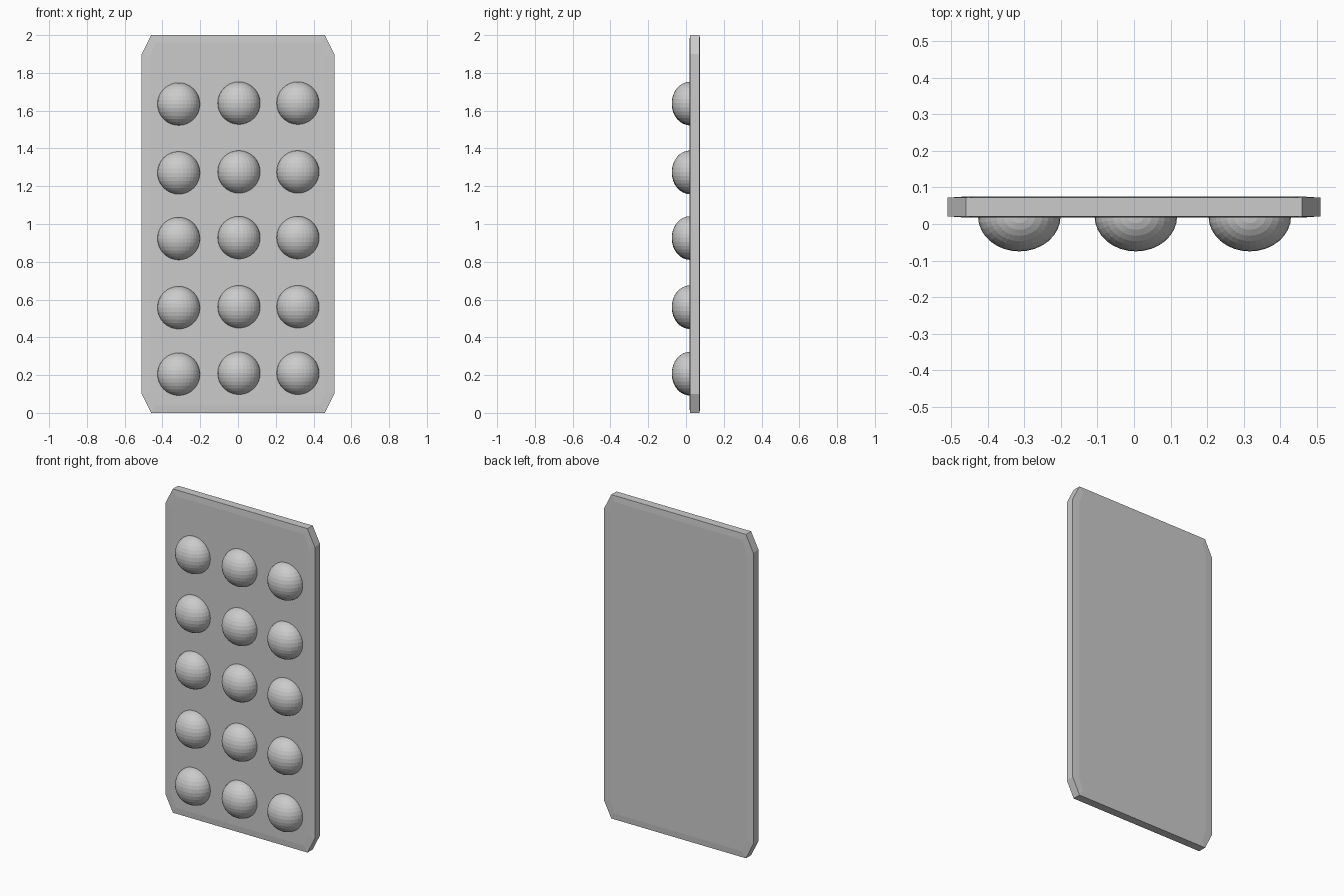
import bpy
import bmesh
from mathutils import Matrix

cube = bpy.data.objects.get("Cube")
if cube:
    bpy.data.objects.remove(cube, do_unlink=True)

GREY = (0.6, 0.6, 0.6, 1)
mat = bpy.data.materials.new("plain grey")
mat.use_nodes = True
mat.diffuse_color = GREY
mat.node_tree.nodes["Principled BSDF"].inputs["Base Color"].default_value = GREY


def make_object(name, bm):
    bmesh.ops.recalc_face_normals(bm, faces=bm.faces[:])
    mesh = bpy.data.meshes.new(name)
    bm.to_mesh(mesh)
    bm.free()
    mesh.materials.append(mat)
    obj = bpy.data.objects.new(name, mesh)
    bpy.context.collection.objects.link(obj)
    return obj


# Backing plate: clipped-corner outline, extruded, with slightly crowned faces
HALF_W, CUT_X, CUT_Z = 0.51, 0.05, 0.1
FRONT, BACK, CROWN = 0.021, 0.072, 0.003
quarter = [(HALF_W, 1 - CUT_Z), (HALF_W - CUT_X, 1)]
half = quarter + [(-x, z) for x, z in reversed(quarter)]
outline = half + [(-x, -z) for x, z in half]

bm = bmesh.new()
face = bm.faces.new([bm.verts.new((x, FRONT, z + 1)) for x, z in outline])
extruded = bmesh.ops.extrude_face_region(bm, geom=[face], use_keep_orig=True)
moved = [v for v in extruded["geom"] if isinstance(v, bmesh.types.BMVert)]
bmesh.ops.translate(bm, verts=moved, vec=(0, BACK - FRONT, 0))
bmesh.ops.recalc_face_normals(bm, faces=bm.faces[:])
broad = [f for f in bm.faces if abs(f.normal.y) > 0.9]
bmesh.ops.inset_individual(bm, faces=broad, thickness=0.045, depth=CROWN)
make_object("backing_plate", bm)

# Domes: squashed half spheres standing on the front of the plate
RADIUS, DEPTH, SEAT = 0.113, 0.096, 0.021
columns = {"right": (-0.314, -0.005), "middle": (0.005, 0), "left": (0.317, 0)}
rows = [0.21, 0.562, 0.928, 1.276, 1.64]

bm = bmesh.new()
bmesh.ops.create_uvsphere(bm, u_segments=32, v_segments=16, radius=1,
                          matrix=Matrix.Diagonal((RADIUS, DEPTH, RADIUS, 1)))
bmesh.ops.bisect_plane(bm, geom=bm.verts[:] + bm.edges[:] + bm.faces[:],
                       plane_co=(0, 0.01, 0), plane_no=(0, 1, 0), clear_outer=True)
first = make_object("dome", bm)
dome_mesh = first.data
bpy.data.objects.remove(first)

for side, (x, shift) in columns.items():
    for number, z in enumerate(rows, 1):
        dome = bpy.data.objects.new(f"dome_{side}_{number}", dome_mesh)
        dome.location = (x, SEAT, z + shift)
        bpy.context.collection.objects.link(dome)
